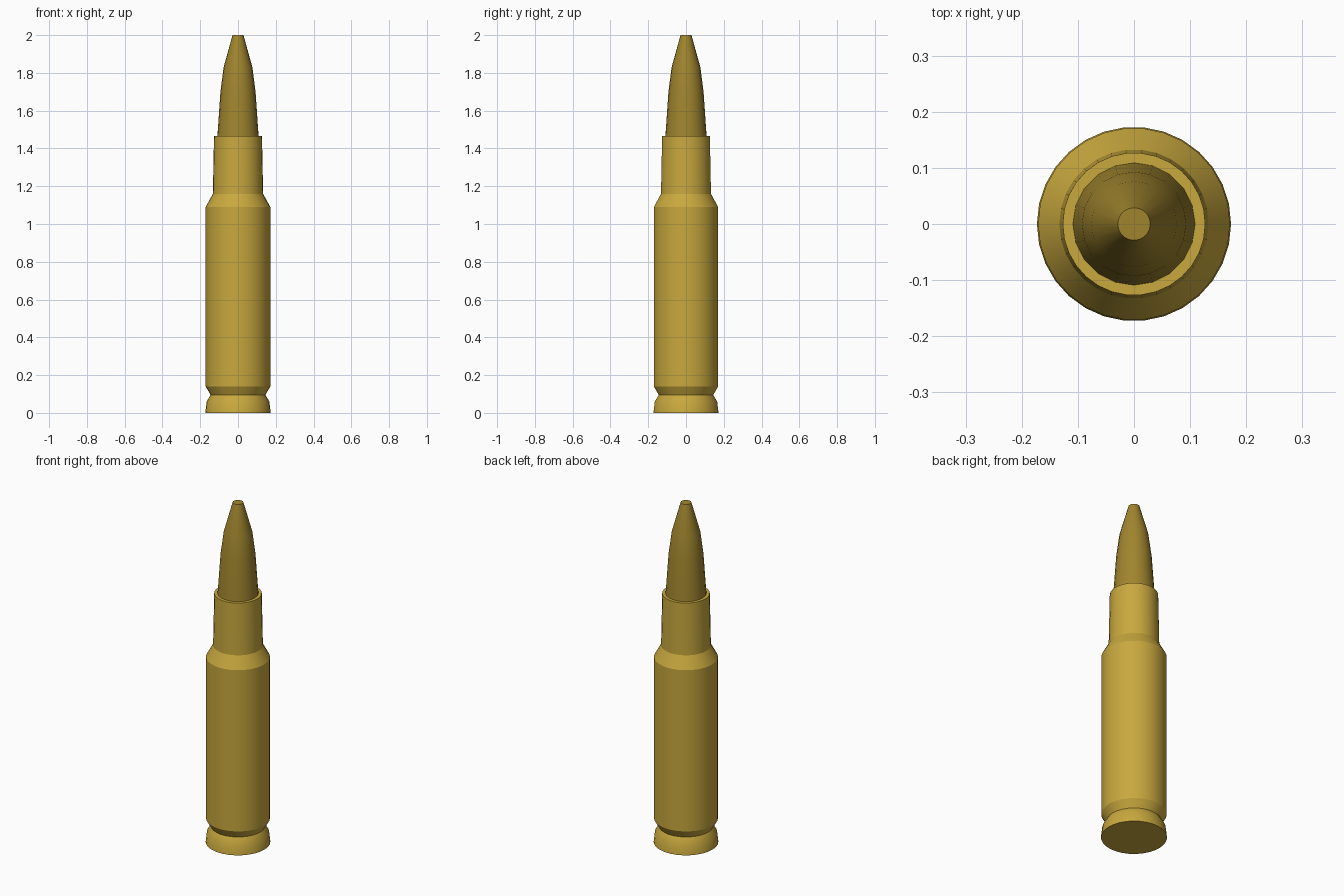
import bpy, bmesh, math

if "Cube" in bpy.data.objects:
    bpy.data.objects.remove(bpy.data.objects["Cube"])


def material(name, rgb):
    m = bpy.data.materials.new(name)
    m.diffuse_color = (*rgb, 1.0)
    m.use_nodes = True
    m.node_tree.nodes["Principled BSDF"].inputs["Base Color"].default_value = m.diffuse_color
    return m


def lathe(name, profile, sides, mat):
    """Revolve (radius, z) points around z; close the ends with flat caps."""
    bm = bmesh.new()
    rings = []
    for r, z in profile:
        rings.append([bm.verts.new((r * math.cos(math.tau * i / sides),
                                    r * math.sin(math.tau * i / sides), z))
                      for i in range(sides)])
    for lo, hi in zip(rings, rings[1:]):
        for i in range(sides):
            j = (i + 1) % sides
            bm.faces.new((lo[i], lo[j], hi[j], hi[i]))
    bm.faces.new(rings[0][::-1])
    bm.faces.new(rings[-1])
    bmesh.ops.recalc_face_normals(bm, faces=bm.faces)
    mesh = bpy.data.meshes.new(name)
    bm.to_mesh(mesh)
    bm.free()
    mesh.materials.append(mat)
    obj = bpy.data.objects.new(name, mesh)
    bpy.context.collection.objects.link(obj)
    bpy.ops.object.select_all(action='DESELECT')
    obj.select_set(True)
    bpy.context.view_layer.objects.active = obj
    bpy.ops.object.shade_smooth_by_angle(angle=math.radians(25))
    return obj


brass = material("brass", (0.578, 0.392, 0.048))
dark_brass = material("dark_brass", (0.352, 0.235, 0.027))

# Case: rim, extractor groove, body, shoulder and neck
lathe("case", [(0.173, 0.0), (0.166, 0.06), (0.145, 0.095), (0.171, 0.14),
               (0.171, 1.09), (0.133, 1.16), (0.127, 1.465)], 30, brass)

# Bullet: seated slightly inside the neck, flat tip
lathe("bullet", [(0.111, 1.44), (0.109, 1.465), (0.093, 1.70), (0.076, 1.83),
                 (0.029, 2.0)], 20, dark_brass)
